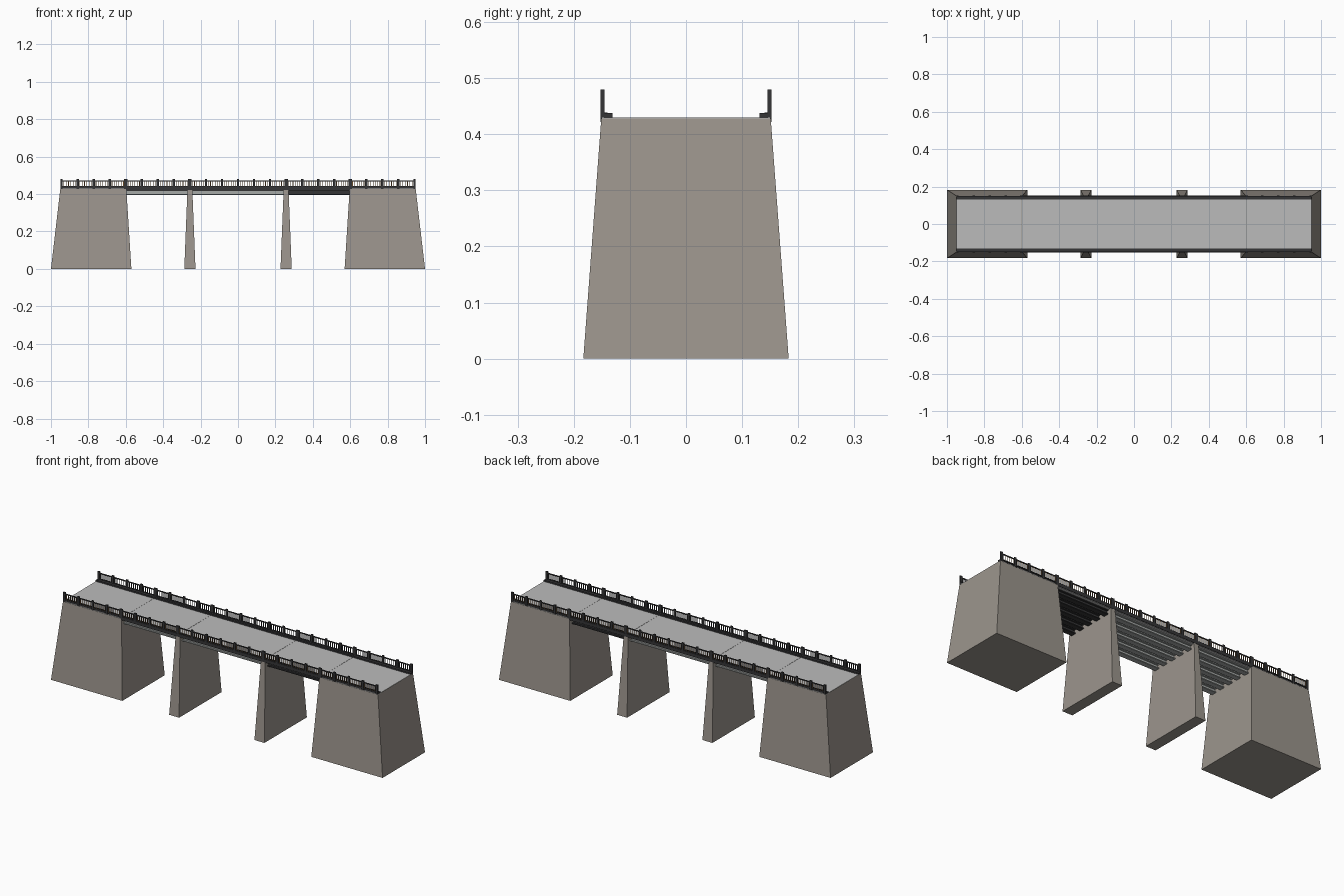
import bpy, bmesh
from mathutils import Vector, Matrix

cube = bpy.data.objects.get("Cube")
if cube:
    bpy.data.objects.remove(cube, do_unlink=True)


def material(name, r, g, b):
    m = bpy.data.materials.new(name)
    m.use_nodes = True
    m.diffuse_color = (r, g, b, 1)
    m.node_tree.nodes["Principled BSDF"].inputs["Base Color"].default_value = (r, g, b, 1)
    return m


stone = material("warm stone", 0.33, 0.30, 0.265)
asphalt = material("deck grey", 0.50, 0.50, 0.50)
steel = material("girder grey", 0.38, 0.40, 0.39)
dark = material("dark iron", 0.035, 0.035, 0.037)
brown = material("rusty brown", 0.35, 0.17, 0.05)


def finish(name, bm, *mats):
    bmesh.ops.recalc_face_normals(bm, faces=bm.faces)
    mesh = bpy.data.meshes.new(name)
    bm.to_mesh(mesh)
    bm.free()
    for m in mats:
        mesh.materials.append(m)
    ob = bpy.data.objects.new(name, mesh)
    bpy.context.collection.objects.link(ob)
    return ob


def box(bm, x0, x1, y0, y1, z0, z1):
    size = Matrix.Diagonal((x1 - x0, y1 - y0, z1 - z0, 1))
    centre = Vector((x0 + x1, y0 + y1, z0 + z1)) / 2
    return bmesh.ops.create_cube(bm, size=1, matrix=Matrix.Translation(centre) @ size)["verts"]


def tapered_block(name, bottom, top, height):
    """Block whose x range and half depth change between base and top."""
    bm = bmesh.new()
    rings = []
    for (x0, x1, y), z in ((bottom, 0), (top, height)):
        rings.append([bm.verts.new(p) for p in
                      ((x0, -y, z), (x1, -y, z), (x1, y, z), (x0, y, z))])
    a, b = rings
    bm.faces.new(a)
    bm.faces.new(b)
    for i in range(4):
        j = (i + 1) % 4
        bm.faces.new((a[i], a[j], b[j], b[i]))
    return finish(name, bm, stone)


DECK = 0.43
EDGE = 0.152
BAY = 0.943 / 11
PIER = 3 * BAY
ABUT = 7 * BAY

# Masonry supports
for side, s in (("right", -1), ("left", 1)):
    tapered_block(side + "_abutment", (s, s * 0.57, 0.183), (s * 0.95, s * 0.597, 0.151), DECK - 0.002)
    c = s * PIER
    tapered_block(side + "_pier", (c - 0.03, c + 0.03, 0.183), (c - 0.013, c + 0.013, 0.151), DECK - 0.004)

# Road deck in panels with thin joints
bm = bmesh.new()
for x0, x1 in ((-0.95, -ABUT), (-ABUT, -PIER), (-PIER, PIER), (PIER, ABUT), (ABUT, 0.95)):
    box(bm, x0 + 0.0005, x1 - 0.0005, -0.15, 0.15, DECK - 0.01, DECK)
finish("road_deck", bm, asphalt)

# Longitudinal I-beams under each span
for name, x0, x1, mat in (("right_span_girders", -ABUT, -PIER, steel),
                          ("middle_span_girders", -PIER, PIER, steel),
                          ("left_span_girders", PIER, ABUT, dark)):
    bm = bmesh.new()
    for i in range(-2, 3):
        y = i * 0.06
        box(bm, x0, x1, y - 0.014, y + 0.014, 0.395, 0.40)
        box(bm, x0, x1, y - 0.004, y + 0.004, 0.40, 0.416)
        box(bm, x0, x1, y - 0.014, y + 0.014, 0.416, 0.42)
    finish(name, bm, mat)

# Curbs, edge beams and railings
for side, s in (("front", -1), ("back", 1)):
    def strip(bm, x0, x1, inner, outer, z0, z1):
        return box(bm, x0, x1, *sorted((s * inner, s * outer)), z0, z1)

    bm = bmesh.new()
    strip(bm, -0.95, 0.95, 0.131, 0.146, DECK - 0.001, 0.438)
    finish(side + "_curb", bm, dark)

    bm = bmesh.new()
    strip(bm, -ABUT, ABUT, 0.14, 0.1525, 0.422, 0.439)
    finish(side + "_edge_beam", bm, dark)

    bm = bmesh.new()
    for i in range(-11, 12):
        w = 0.009 if abs(i) in (3, 7) else 0.006
        strip(bm, i * BAY - w, i * BAY + w, 0.145, EDGE, DECK - 0.002, 0.48)
    for z0, z1 in ((0.438, 0.442), (0.468, 0.473)):
        strip(bm, -11 * BAY, 11 * BAY, 0.146, 0.151, z0, z1)
    finish(side + "_railing", bm, dark)

    # Slim balusters, rusty on the outward face
    bm = bmesh.new()
    for i in range(-11, 11):
        for k in range(1, 7):
            x = (i + k / 7) * BAY
            strip(bm, x - 0.0015, x + 0.0015, 0.147, 0.150, 0.442, 0.468)
    bm.normal_update()
    for f in bm.faces:
        f.material_index = int(f.normal.y * s > 0.5)
    finish(side + "_balusters", bm, dark, brown)
